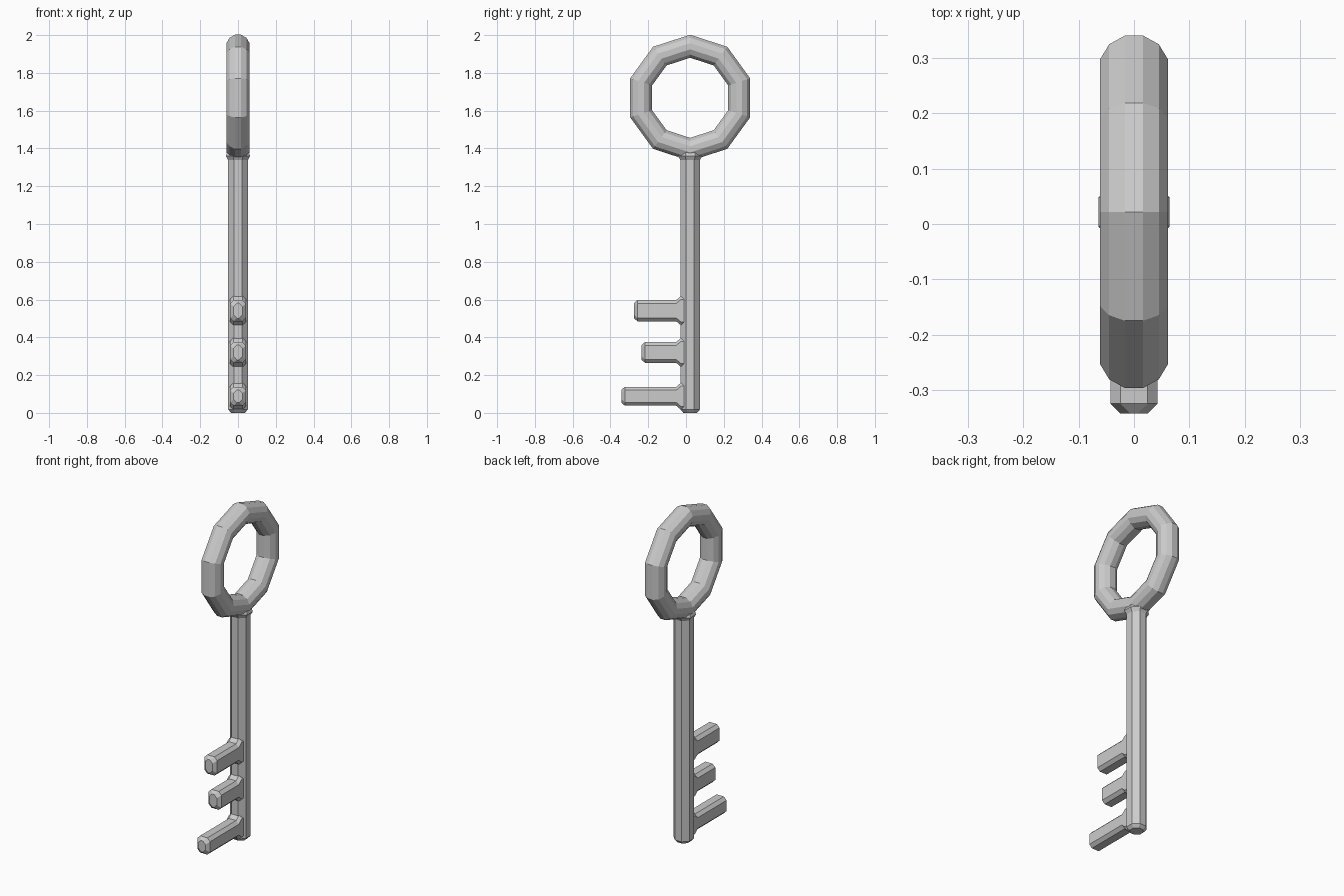
import bpy, bmesh
from math import sin, cos, pi

if "Cube" in bpy.data.objects:
    bpy.data.objects.remove(bpy.data.objects["Cube"])

CY = 0.022  # shaft axis in y


def loft(name, sections, closed=False):
    """Skin a list of equal-length point loops, flat shaded."""
    bm = bmesh.new()
    rings = [[bm.verts.new(p) for p in s] for s in sections]
    n = len(rings[0])
    pairs = list(zip(rings, rings[1:]))
    if closed:
        pairs.append((rings[-1], rings[0]))
    else:
        bm.faces.new(rings[0])
        bm.faces.new(rings[-1])
    for a, b in pairs:
        for i in range(n):
            j = (i + 1) % n
            bm.faces.new((a[i], a[j], b[j], b[i]))
    bmesh.ops.recalc_face_normals(bm, faces=bm.faces)
    mesh = bpy.data.meshes.new(name)
    bm.to_mesh(mesh)
    bm.free()
    obj = bpy.data.objects.new(name, mesh)
    bpy.context.collection.objects.link(obj)
    return obj


def polygon(n, apothem):
    """Regular polygon with flats facing the axes."""
    r = apothem / cos(pi / n)
    return [(r * cos(2 * pi * (i + 0.5) / n), r * sin(2 * pi * (i + 0.5) / n))
            for i in range(n)]


# Ten-sided bow ring with a round cross-section
bow = []
for k in range(10):
    a = pi / 2 + 2 * pi * k / 10
    bow.append([(x, CY + (0.273 + r) * cos(a), 1.668 + (0.273 + r) * sin(a))
                for x, r in polygon(12, 0.061)])
loft("bow_ring", bow, closed=True)

# Octagonal shaft: chamfered tip, small flare where it meets the bow
stations = [(0.0, 0.036), (0.018, 0.052), (1.338, 0.052), (1.36, 0.064), (1.40, 0.05)]
loft("shaft", [[(x, CY + y, z) for x, y in polygon(8, r)] for z, r in stations])


def tooth(name, z0, z1, tip):
    """Chamfered bar along -y with a flared root."""
    zc, hz, hx, c = (z0 + z1) / 2, (z1 - z0) / 2, 0.042, 0.018
    sections = []
    for y, gx, gz in [(tip, -0.018, -0.016), (tip + 0.018, 0, 0),
                      (-0.052, 0, 0), (-0.026, 0, 0.022), (CY, 0, 0.022)]:
        w, h = hx + gx, hz + gz
        outline = [(w, h - c), (w - c, h), (c - w, h), (-w, h - c),
                   (-w, c - h), (c - w, -h), (w - c, -h), (w, c - h)]
        sections.append([(x, y, zc + z) for x, z in outline])
    loft(name, sections)


# Three bit teeth of different lengths
tooth("tooth_lower", 0.038, 0.138, -0.342)
tooth("tooth_middle", 0.265, 0.375, -0.235)
tooth("tooth_upper", 0.485, 0.597, -0.275)
